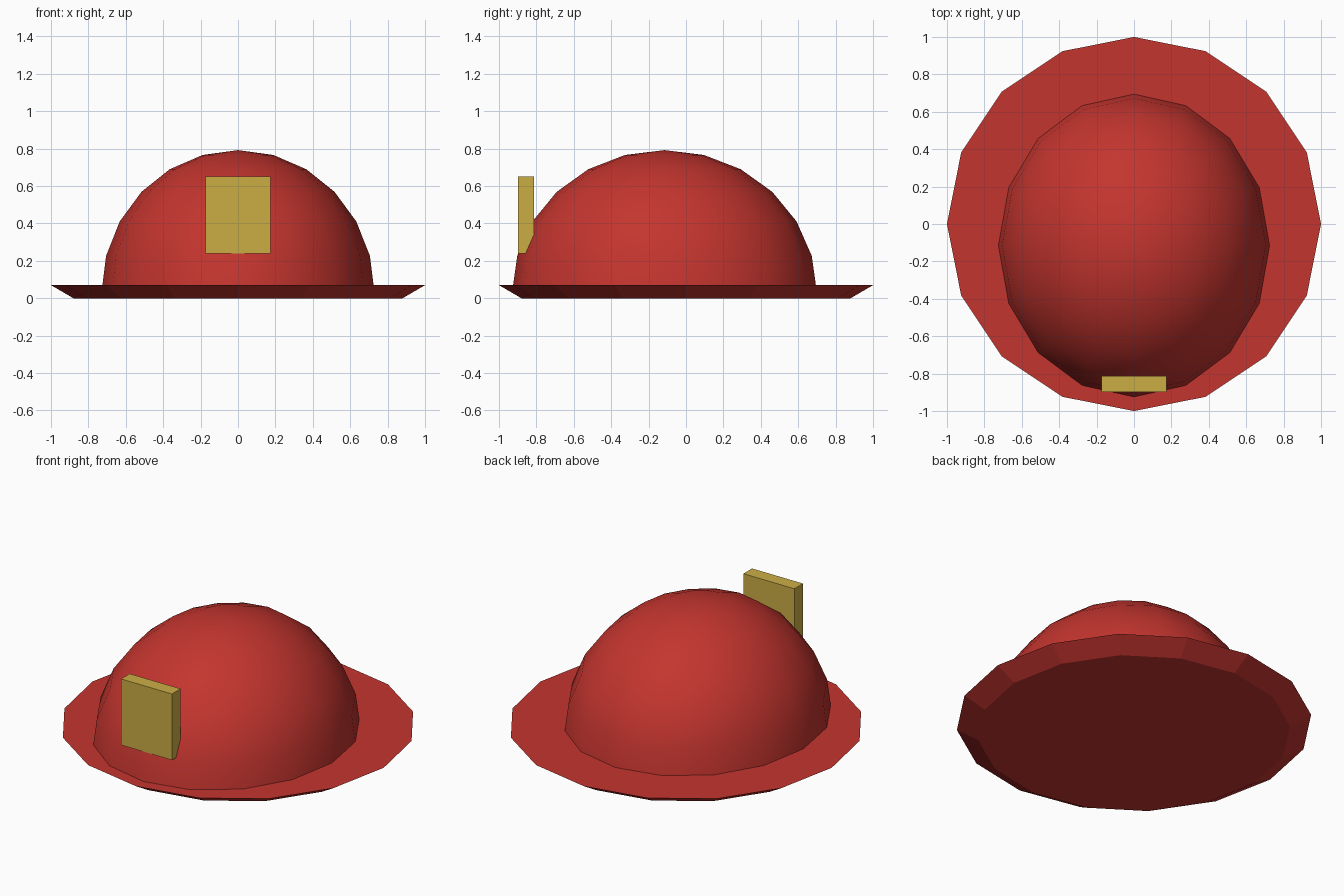
import bpy, bmesh

if "Cube" in bpy.data.objects:
    bpy.data.objects.remove(bpy.data.objects["Cube"])

def material(name, color):
    m = bpy.data.materials.new(name)
    m.diffuse_color = color
    m.use_nodes = True
    m.node_tree.nodes["Principled BSDF"].inputs["Base Color"].default_value = m.diffuse_color
    return m

red = material("red", (0.55, 0.035, 0.028, 1))
gold = material("gold", (0.60, 0.42, 0.06, 1))

# Brim: low 16-sided disc, flaring outward to the top
bpy.ops.mesh.primitive_cone_add(vertices=16, radius1=0.88, radius2=1.0, depth=0.07,
                                location=(0, 0, 0.035))
brim = bpy.context.object
brim.name = "brim"
brim.data.materials.append(red)

# Crown: upper half of a stretched sphere, set towards the front
bpy.ops.mesh.primitive_uv_sphere_add(segments=16, ring_count=12, radius=1,
                                     location=(0, -0.115, 0.03))
crown = bpy.context.object
crown.name = "crown"
crown.scale = (0.73, 0.815, 0.762)
bm = bmesh.new()
bm.from_mesh(crown.data)
bmesh.ops.delete(bm, geom=[v for v in bm.verts if v.co.z < -0.01], context='VERTS')
bmesh.ops.holes_fill(bm, edges=[e for e in bm.edges if e.is_boundary])
bm.to_mesh(crown.data)
bm.free()
bpy.ops.object.shade_smooth_by_angle()
crown.data.materials.append(red)

# Badge: upright plate on the front
bpy.ops.mesh.primitive_cube_add(size=1, location=(0, -0.855, 0.445))
badge = bpy.context.object
badge.name = "front_badge"
badge.scale = (0.35, 0.085, 0.41)
badge.data.materials.append(gold)
